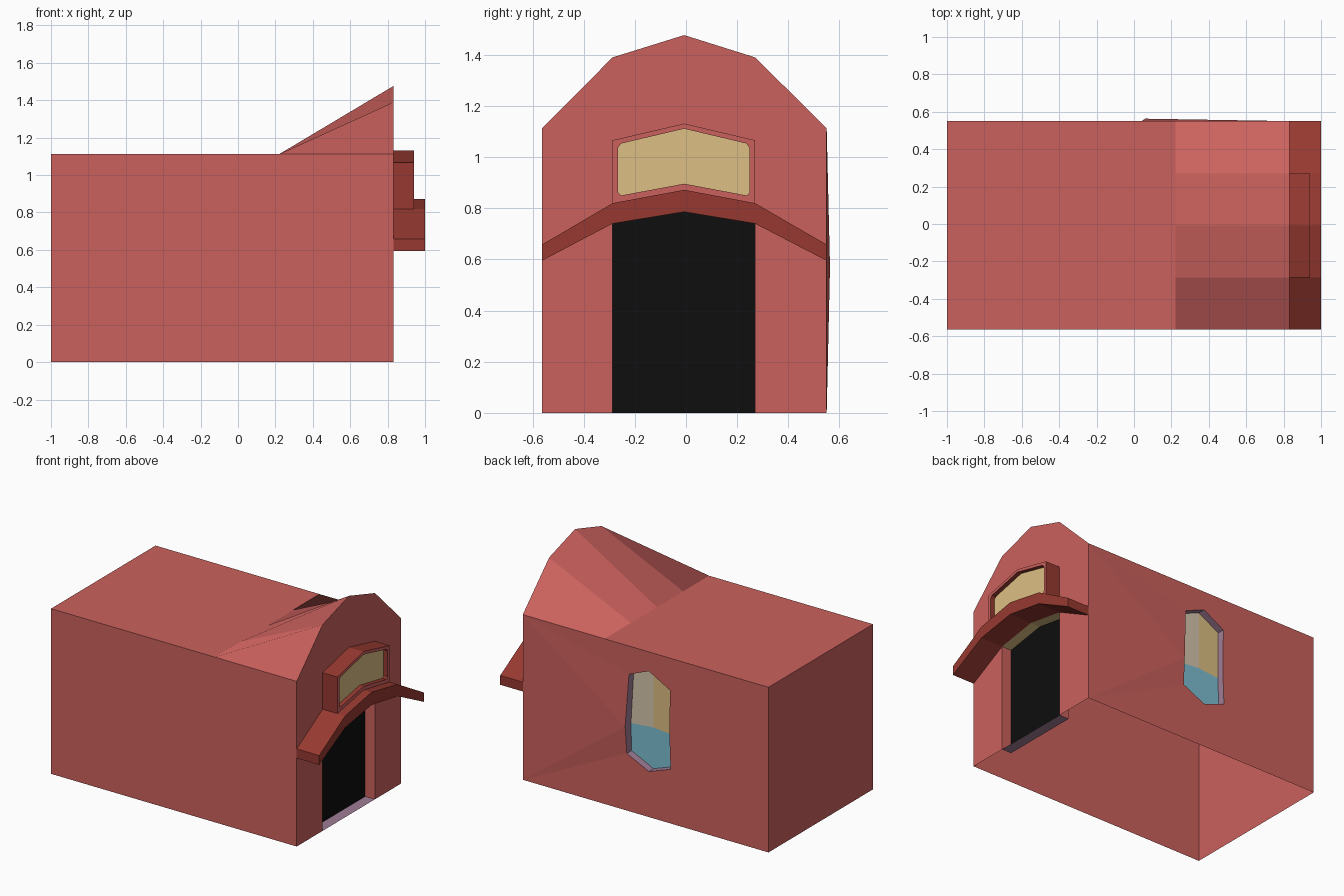
import bpy, bmesh
from mathutils import Vector

if "Cube" in bpy.data.objects:
    bpy.data.objects.remove(bpy.data.objects["Cube"])


def material(name, *rgb):
    m = bpy.data.materials.new(name)
    lin = [((c / 255 + 0.055) / 1.055) ** 2.4 if c > 10 else c / 255 / 12.92 for c in rgb]
    m.diffuse_color = (*lin, 1)
    m.use_nodes = True
    m.node_tree.nodes["Principled BSDF"].inputs["Base Color"].default_value = m.diffuse_color
    return m


RED = material("brick red", 203, 97, 93)
DARK = material("dark red trim", 150, 57, 48)
GOLD = material("warm yellow", 221, 191, 131)
BEIGE = material("grey beige", 214, 198, 174)
BLUE = material("light blue", 125, 190, 210)
MAUVE = material("mauve stone", 160, 125, 150)
BLACK = material("black", 14, 14, 14)


def build(name, faces, mats, facing):
    """faces: (points, material index); the first face is turned towards 'facing'."""
    bm = bmesh.new()
    first = None
    for pts, mi in faces:
        f = bm.faces.new([bm.verts.new(p) for p in pts])
        f.material_index = mi
    bmesh.ops.remove_doubles(bm, verts=bm.verts, dist=0.0005)
    bmesh.ops.recalc_face_normals(bm, faces=bm.faces)
    bm.faces.ensure_lookup_table()
    if bm.faces[0].normal.dot(Vector(facing)) < 0:
        bmesh.ops.reverse_faces(bm, faces=bm.faces)
    return finish(name, bm, mats)


def finish(name, bm, mats):
    me = bpy.data.meshes.new(name)
    bm.to_mesh(me)
    bm.free()
    for m in mats:
        me.materials.append(m)
    ob = bpy.data.objects.new(name, me)
    bpy.context.collection.objects.link(ob)
    return ob


def bridge(a, b, mi):
    """Quads between two matching closed loops."""
    n = len(a)
    return [([a[i], a[(i + 1) % n], b[(i + 1) % n], b[i]], mi) for i in range(n)]


def at_x(x, pts):
    return [(x, y, z) for y, z in pts]


# Shared sizes
BACK, FRONT, RIDGE = -1.0, 0.832, 0.222
Y0, Y1, TOP = -0.563, 0.55, 1.113
YS = [Y0, -0.287, -0.007, 0.27, Y1]


def arch(zs, lo=0, hi=5):
    return list(zip(YS[lo:hi], zs[lo:hi]))


gable = arch([TOP, 1.39, 1.477, 1.39, TOP])
door_head = arch([0, 0.74, 0.786, 0.74, 0], 1, 4)
opening = [(YS[1], 0)] + door_head + [(YS[3], 0)]

# Shell: gable wall with doorway, rising roof, flat roof, plain walls, open bottom
wall = [(Y0, 0)] + gable + [(Y1, 0)] + opening[::-1]
shell = [(at_x(FRONT, wall), 0)]
for (ya, za), (yb, zb) in zip(gable, gable[1:]):
    shell.append(([(RIDGE, ya, TOP), (FRONT, ya, za), (FRONT, yb, zb), (RIDGE, yb, TOP)], 0))
shell.append(([(BACK, Y0, TOP)] + [(RIDGE, y, TOP) for y in YS] + [(BACK, Y1, TOP)], 0))
shell.append(([(BACK, Y0, 0), (FRONT, Y0, 0), (FRONT, Y0, TOP), (RIDGE, Y0, TOP), (BACK, Y0, TOP)], 0))
shell.append(([(BACK, Y0, 0), (BACK, Y1, 0), (BACK, Y1, TOP), (BACK, Y0, TOP)], 0))
build("house_shell", shell, [RED], (1, 0, 0))

# Side wall with window hole, one hole corner bulging slightly
hole = [(0.04, 0.922), (-0.108, 0.983), (-0.265, 0.896), (-0.262, 0.57),
        (-0.27, 0.365), (-0.108, 0.307), (0.056, 0.385), (0.06, 0.57)]
bm = bmesh.new()
edges = []
for loop in ([(BACK, 0), (FRONT, 0), (FRONT, TOP), (BACK, TOP)], hole):
    vs = [bm.verts.new((x, Y1, z)) for x, z in loop]
    edges += [bm.edges.new((vs[i - 1], vs[i])) for i in range(len(vs))]
bmesh.ops.triangle_fill(bm, edges=edges, use_beauty=True, normal=(0, 1, 0))
vs[7].co.y += 0.013
for f in bm.faces:
    f.normal_update()
    if f.normal.y < 0:
        f.normal_flip()
finish("side_wall", bm, [RED])

# Side window: recessed panes in three colours with stone reveals
rim = [(x, Y1 + (0.013 if i == 7 else 0), z) for i, (x, z) in enumerate(hole)]
pane = [(x, Y1 - 0.05, z) for x, z in hole]
mid = (-0.108, Y1 - 0.05, 0.585)
faces = [([pane[0], pane[1], mid, pane[7]], 0),
         ([pane[1], pane[2], pane[3], mid], 1),
         ([pane[7], mid, pane[3], pane[4], pane[5], pane[6]], 2)]
build("side_window", faces + bridge(rim, pane, 3), [BEIGE, GOLD, BLUE, MAUVE], (0, 1, 0))

# Doorway: black door set back, red jambs, yellow head, stone threshold
DOOR = FRONT - 0.073
reveal = bridge(at_x(FRONT, opening), at_x(DOOR, opening), 1)
for i, mi in enumerate((1, 2, 2, 1, 3)):
    reveal[i] = (reveal[i][0], mi)
build("doorway", [(at_x(DOOR, opening), 0)] + reveal, [BLACK, RED, GOLD, MAUVE], (1, 0, 0))

# Canopy over the door
canopy = arch([0.595, 0.74, 0.786, 0.74, 0.595]) + arch([0.658, 0.82, 0.872, 0.82, 0.658])[::-1]
build("door_canopy", [(at_x(1.0, canopy), 0)] + bridge(at_x(FRONT, canopy), at_x(1.0, canopy), 0),
      [DARK], (1, 0, 0))

# Upper window: projecting box, thin red rim, recessed yellow pane
outer = arch([0, 0.82, 0.872, 0.82], 1, 4) + arch([0, 1.066, 1.131, 1.066], 1, 4)[::-1]
c = 0.012
inner = [(-0.266 + c, 0.85), (-0.007, 0.896), (0.249 - c, 0.85), (0.249, 0.85 + c),
         (0.249, 1.047 - c), (0.249 - c, 1.053), (-0.007, 1.111),
         (-0.266 + c, 1.053), (-0.266, 1.047 - c), (-0.266, 0.85 + c)]
F = 0.942
o, n = at_x(F, outer), at_x(F, inner)
rim_faces = [[o[0], o[1], n[1], n[0]], [o[1], o[2], n[2], n[1]],
             [o[2], o[3], n[4], n[3]], [o[3], o[4], n[6], n[5]],
             [o[4], o[5], n[7], n[6]], [o[5], o[0], n[9], n[8]],
             [o[2], n[3], n[2]], [o[3], n[5], n[4]],
             [o[5], n[8], n[7]], [o[0], n[0], n[9]]]
faces = [(f, 0) for f in rim_faces]
faces += bridge(at_x(FRONT, outer), o, 1)
faces += bridge(n, at_x(F - 0.03, inner), 1)
faces.append((at_x(F - 0.03, inner), 2))
build("upper_window", faces, [RED, DARK, GOLD], (1, 0, 0))
